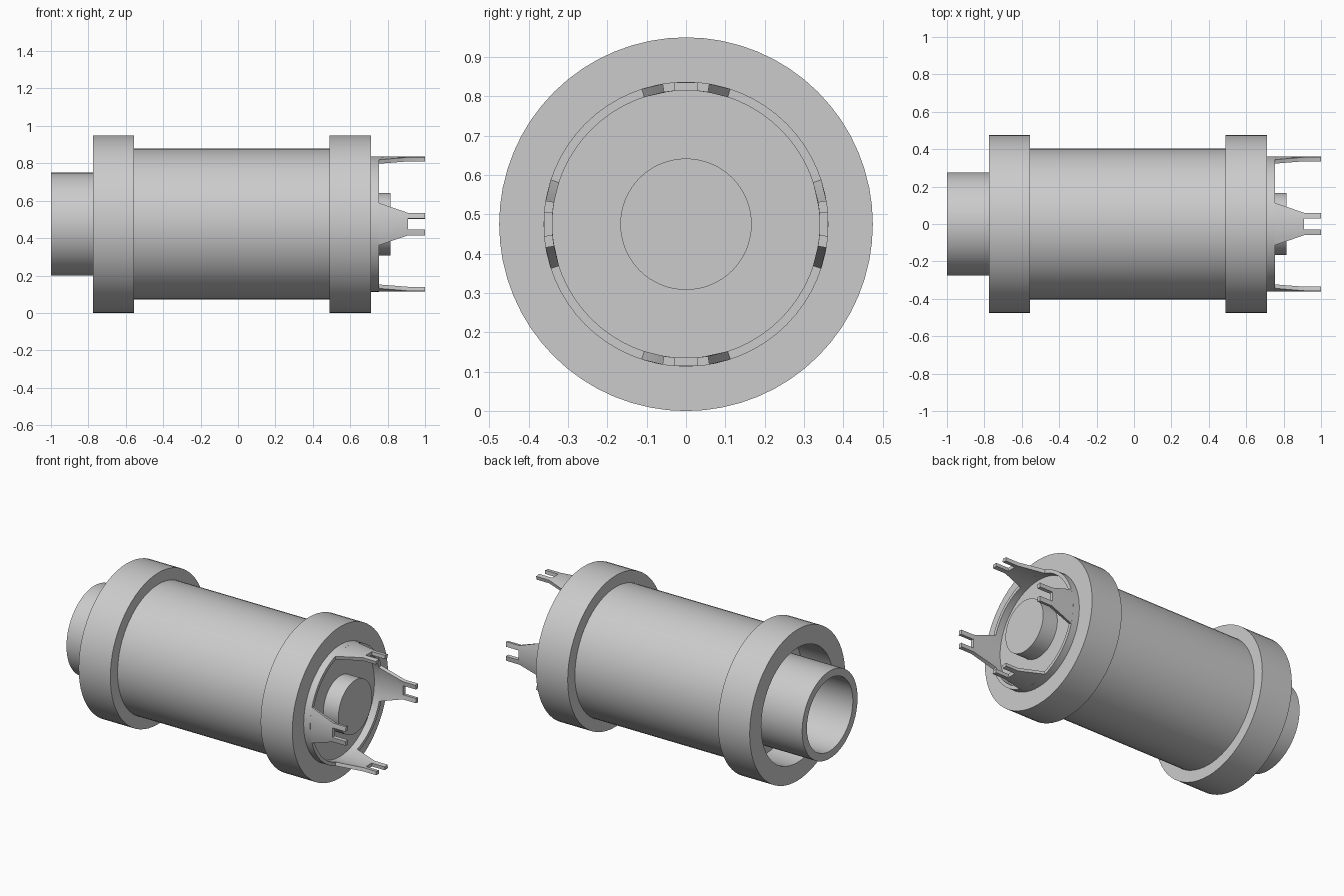
import bpy, bmesh
from math import sin, cos, pi

if "Cube" in bpy.data.objects:
    bpy.data.objects.remove(bpy.data.objects["Cube"])

AXIS_Z = 0.475
SIDES = 64

grey = bpy.data.materials.new("plain grey")
grey.use_nodes = True
colour = (0.6, 0.6, 0.6, 1)
grey.diffuse_color = colour
grey.node_tree.nodes["Principled BSDF"].inputs["Base Color"].default_value = colour


def finish(name, bm):
    """Turn a bmesh into a grey object lying along the x axis."""
    bmesh.ops.recalc_face_normals(bm, faces=bm.faces)
    mesh = bpy.data.meshes.new(name)
    bm.to_mesh(mesh)
    bm.free()
    mesh.materials.append(grey)
    obj = bpy.data.objects.new(name, mesh)
    obj.location.z = AXIS_Z
    bpy.context.collection.objects.link(obj)
    bpy.ops.object.select_all(action="DESELECT")
    obj.select_set(True)
    bpy.context.view_layer.objects.active = obj
    bpy.ops.object.shade_smooth_by_angle(angle=pi / 6)
    return obj


def tube(name, x0, x1, outer, inner=0):
    """Cylinder along x, hollow when an inner radius is given."""
    bm = bmesh.new()
    profile = [(x0, outer), (x1, outer)]
    if inner:
        profile += [(x1, inner), (x0, inner)]
    loops = [[bm.verts.new((x, r * cos(2 * pi * i / SIDES), r * sin(2 * pi * i / SIDES)))
              for i in range(SIDES)] for x, r in profile]
    pairs = list(zip(loops, loops[1:]))
    if inner:
        pairs.append((loops[-1], loops[0]))
    else:
        for loop in loops:
            bm.faces.new(loop)
    for a, b in pairs:
        for i in range(SIDES):
            j = (i + 1) % SIDES
            bm.faces.new((a[i], a[j], b[j], b[i]))
    return finish(name, bm)


def prong(name, turn):
    """Curved tapering claw that ends in two tines."""
    outer, inner = 0.362, 0.34
    rows = [(0.754, (-0.115, -0.075, -0.03, 0.03, 0.075, 0.115)),
            (0.91, (-0.06, -0.045, -0.03, 0.03, 0.045, 0.06)),
            (1.0, (-0.06, -0.045, -0.03, 0.03, 0.045, 0.06))]
    bm = bmesh.new()
    grid = [[bm.verts.new((x, outer * sin(w / outer + turn), outer * cos(w / outer + turn)))
             for w in widths] for x, widths in rows]
    for r in range(2):
        for c in range(5):
            if r == 1 and c == 2:      # gap between the tines
                continue
            bm.faces.new((grid[r][c], grid[r][c + 1], grid[r + 1][c + 1], grid[r + 1][c]))
    # thicken towards the axis
    made = bmesh.ops.extrude_face_region(bm, geom=bm.faces[:], use_keep_orig=True)
    for v in made["geom"]:
        if isinstance(v, bmesh.types.BMVert):
            v.co.y *= inner / outer
            v.co.z *= inner / outer
    return finish(name, bm)


# main barrel and its two collars
tube("barrel", -0.56, 0.5, 0.403)
tube("rear_collar", -0.775, -0.555, 0.475, 0.36)
tube("front_collar", 0.49, 0.71, 0.475)

# open pipe at the rear
tube("rear_pipe", -1.0, -0.555, 0.275, 0.228)

# rim, plunger and claws at the front
tube("front_rim", 0.705, 0.755, 0.362, 0.34)
tube("plunger", 0.705, 0.815, 0.167)
for i, side in enumerate(("top", "back", "bottom", "front")):
    prong(side + "_prong", i * pi / 2)
